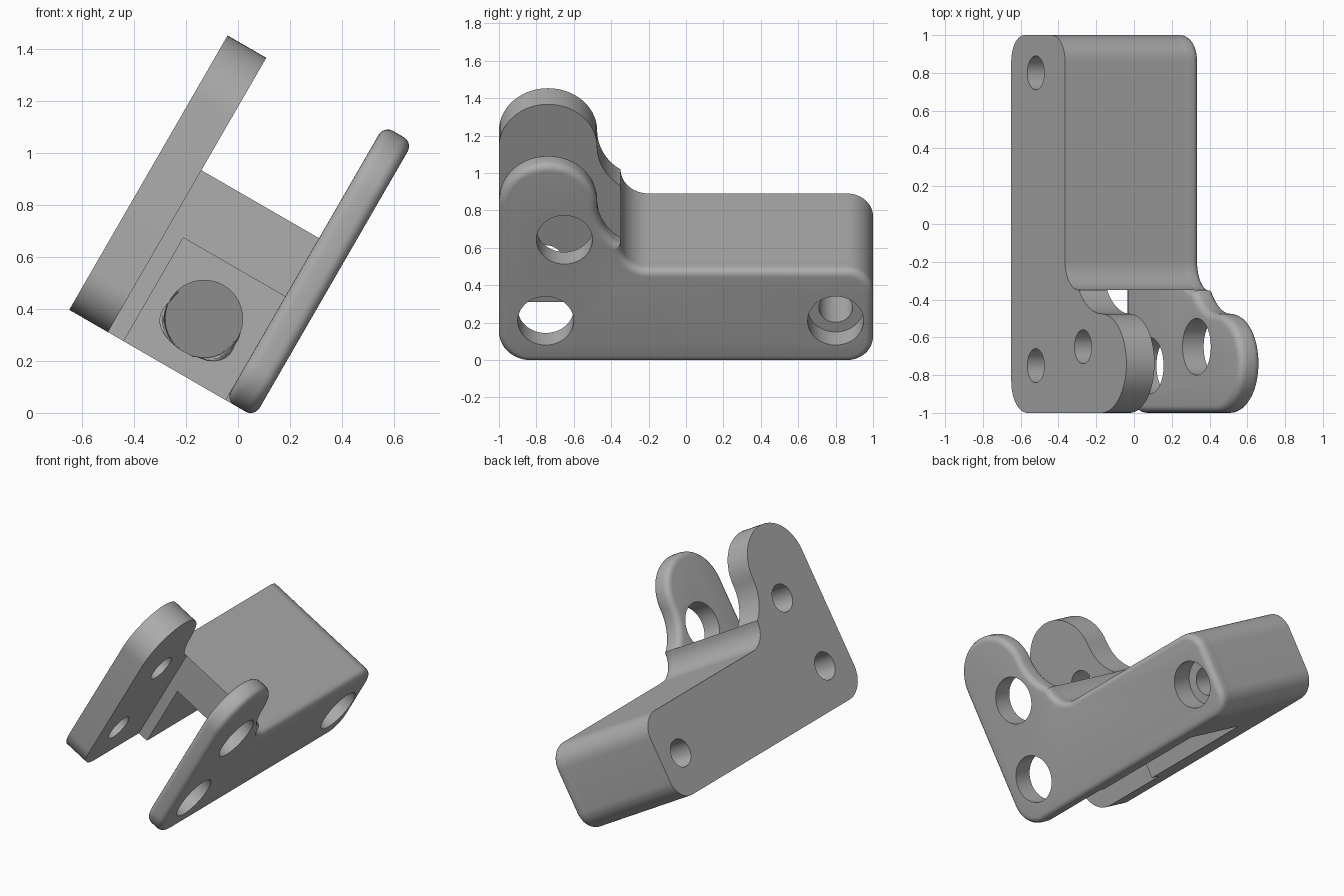
import bpy, bmesh, math
from mathutils import Matrix, Vector

cube = bpy.data.objects.get("Cube")
if cube:
    bpy.data.objects.remove(cube, do_unlink=True)

# The bracket is designed upright (x across, y along, z up), then tilted
TILT = Matrix.Translation((-0.65, 0, 0.397)) @ Matrix.Rotation(math.radians(30), 4, 'Y')
WIDTH, HEIGHT, WALL, INNER = 0.824, 1.22, 0.172, 0.695
STEP_Y = -0.35

grey = bpy.data.materials.new("plain grey")
grey.use_nodes = True
grey.diffuse_color = (0.42, 0.42, 0.42, 1)
grey.node_tree.nodes["Principled BSDF"].inputs["Base Color"].default_value = grey.diffuse_color


def arc(y, z, r, start, end, n=12):
    """Points of an arc in the side profile."""
    angles = [math.radians(start + (end - start) * i / n) for i in range(n + 1)]
    return [(y + r * math.cos(t), z + r * math.sin(t)) for t in angles]


def make(name, bm):
    bmesh.ops.recalc_face_normals(bm, faces=bm.faces)
    bm.transform(TILT)
    mesh = bpy.data.meshes.new(name)
    bm.to_mesh(mesh)
    bm.free()
    mesh.materials.append(grey)
    obj = bpy.data.objects.new(name, mesh)
    bpy.context.collection.objects.link(obj)
    return obj


def slab(name, profile, x0, x1, fillet=0):
    """Extrude a side profile across the width, with optional rounded rims."""
    bm = bmesh.new()
    cap = bm.faces.new([bm.verts.new((x0, y, z)) for y, z in profile])
    ext = bmesh.ops.extrude_face_region(bm, geom=[cap], use_keep_orig=True)
    moved = [v for v in ext["geom"] if isinstance(v, bmesh.types.BMVert)]
    bmesh.ops.translate(bm, verts=moved, vec=(x1 - x0, 0, 0))
    bmesh.ops.recalc_face_normals(bm, faces=bm.faces)
    if fillet:
        rims = [e for e in bm.edges if abs(e.verts[0].co.x - e.verts[1].co.x) < 1e-6]
        bmesh.ops.bevel(bm, geom=rims, offset=fillet, offset_type='OFFSET',
                        segments=5, profile=0.5, affect='EDGES')
    return make(name, bm)


def hole(y, z, r, x0, x1):
    """Cutter cylinder running across the width."""
    obj = slab("hole_cutter", arc(y, z, r, 0, 360, 40)[:-1], x0, x1)
    obj.hide_render = True
    return obj


def cut(obj, cutters):
    bpy.context.view_layer.objects.active = obj
    for c in cutters:
        mod = obj.modifiers.new("cut", 'BOOLEAN')
        mod.operation, mod.solver, mod.object = 'DIFFERENCE', 'EXACT', c
        bpy.ops.object.modifier_apply(modifier=mod.name)


# Side profiles: full plate with ear, and the shorter body behind the ear
body_top = arc(-0.2, 0.72, 0.15, 180, 270)
body_end = arc(0.86, 0.43, 0.14, 90, 0) + arc(0.86, 0.14, 0.14, 0, -90)
ear_z = HEIGHT - 0.2625
ear = arc(-0.7375, ear_z, 0.2625, 180, 0, 28)
neck = arc(-0.182, ear_z, 0.293, 180, 235)[1:-1]
plate = ear + neck + body_top + body_end + arc(-0.83, 0.17, 0.17, 270, 180)
body = body_top + body_end + [(STEP_Y, 0)]

# Main parts
left_plate = slab("left_plate", plate, 0, WALL)
right_plate = slab("right_plate", plate, INNER, WIDTH, 0.04)
block = slab("body_block", body, WALL, 0.75)

# Pocket open to the front and underside of the block
pocket = slab("pocket_cutter", [(-0.5, -0.2), (0.5, -0.2), (0.5, 0.46), (-0.5, 0.46)],
              0.242, INNER)
pocket.hide_render = True

# Pivot holes, with a counterbored rear bolt hole
front, upper, rear = (-0.75, 0.26), (-0.65, 0.76), (0.8, 0.26)
bolt = hole(*rear, 0.09, -0.1, 1)
bore = hole(*rear, 0.15, WIDTH - 0.14, 1)
small = [hole(*p, 0.09, -0.1, 0.3) for p in (front, upper)]
large = [hole(*p, 0.15, 0.5, 1) for p in (front, upper)]
cut(left_plate, small + [bolt])
cut(right_plate, large + [bore])
cut(block, [pocket, bolt, bore])
for c in small + large + [bolt, bore, pocket]:
    bpy.data.objects.remove(c, do_unlink=True)

# Round-nosed peg on the pocket's back wall
bm = bmesh.new()
bmesh.ops.create_cone(bm, cap_ends=True, segments=40, radius1=0.15, radius2=0.15, depth=0.2)
bm.transform(Matrix.Translation((0.467, 0.41, 0.23)) @ Matrix.Rotation(math.pi / 2, 4, 'X'))
nose = [e for e in bm.edges if all(v.co.y < 0.4 for v in e.verts)]
bmesh.ops.bevel(bm, geom=nose, offset=0.06, segments=6, profile=0.5, affect='EDGES')
peg = make("pocket_peg", bm)

for obj in (left_plate, right_plate, block, peg):
    bpy.ops.object.select_all(action='DESELECT')
    obj.select_set(True)
    bpy.context.view_layer.objects.active = obj
    bpy.ops.object.shade_smooth_by_angle(angle=math.radians(30))
